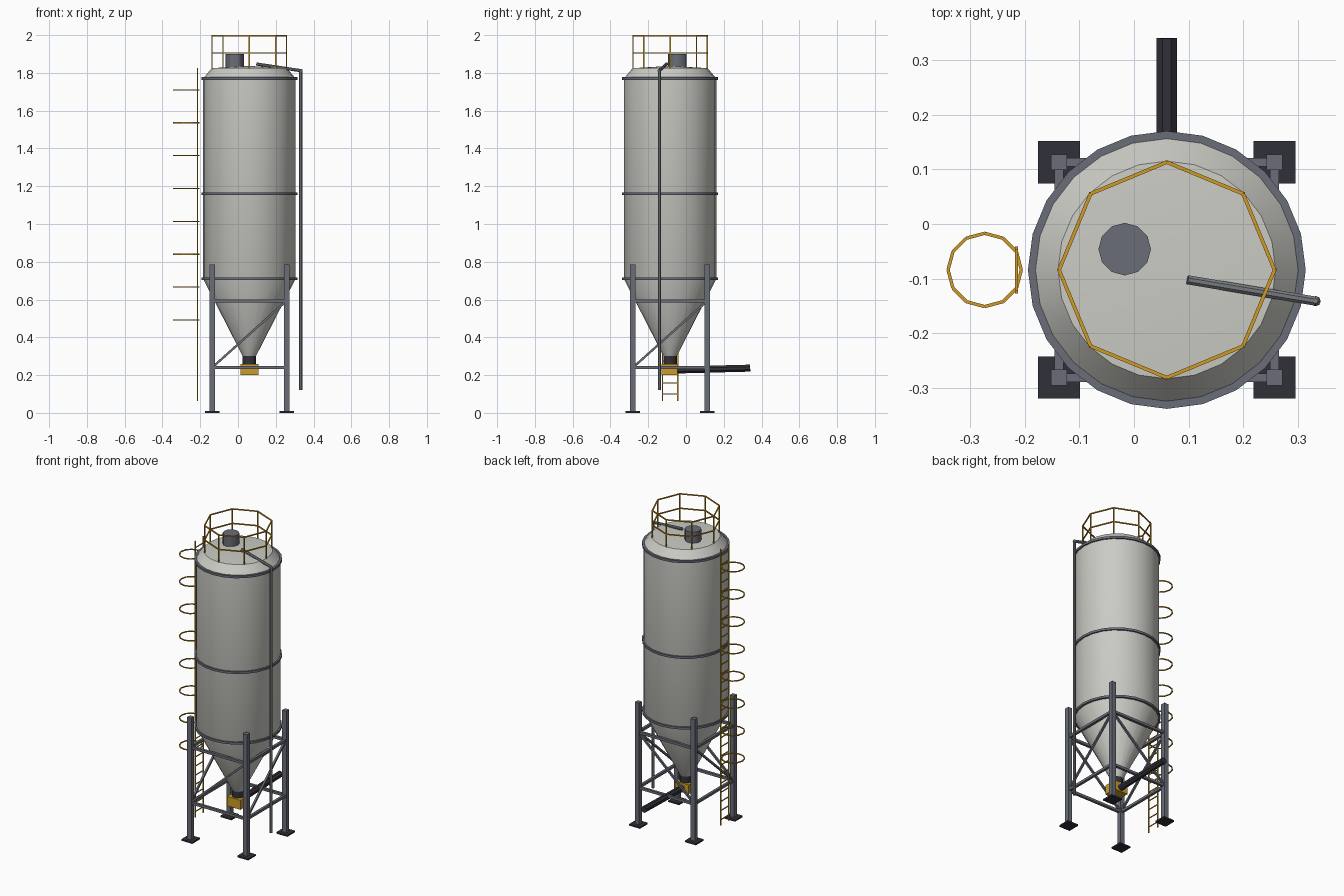
import bpy, bmesh, math
from mathutils import Vector, Matrix

if "Cube" in bpy.data.objects:
    bpy.data.objects.remove(bpy.data.objects["Cube"], do_unlink=True)

CX, CY = 0.06, -0.084      # silo axis
LEG = 0.197                # leg offset from the axis


def material(name, rgb):
    m = bpy.data.materials.new(name)
    m.use_nodes = True
    m.diffuse_color = (*rgb, 1)
    m.node_tree.nodes["Principled BSDF"].inputs["Base Color"].default_value = (*rgb, 1)
    return m


SHELL = material("pale grey shell", (0.60, 0.60, 0.56))
STEEL = material("blue grey steel", (0.145, 0.155, 0.19))
PIPE = material("galvanised pipe", (0.20, 0.215, 0.23))
DARK = material("dark metal", (0.03, 0.03, 0.04))
YELLOW = material("safety yellow", (0.62, 0.33, 0.02))


def finish(name, bm, mat, smooth=False):
    bmesh.ops.recalc_face_normals(bm, faces=bm.faces)
    mesh = bpy.data.meshes.new(name)
    bm.to_mesh(mesh)
    bm.free()
    mesh.materials.append(mat)
    ob = bpy.data.objects.new(name, mesh)
    bpy.context.collection.objects.link(ob)
    if smooth:
        bpy.ops.object.select_all(action='DESELECT')
        ob.select_set(True)
        bpy.context.view_layer.objects.active = ob
        bpy.ops.object.shade_smooth_by_angle(angle=math.radians(30))
    return ob


def add_bar(bm, a, b, r, sides=4):
    """Prism from a to b; four sides give a square bar of half width r."""
    a, b = Vector(a), Vector(b)
    d = b - a
    rot = d.to_track_quat('Z', 'Y').to_matrix().to_4x4()
    turn = Matrix.Rotation(math.pi / sides, 4, 'Z')
    radius = r / math.cos(math.pi / sides) if sides == 4 else r
    bmesh.ops.create_cone(bm, cap_ends=True, segments=sides, radius1=radius, radius2=radius,
                          depth=d.length, matrix=Matrix.Translation((a + b) / 2) @ rot @ turn)


def add_box(bm, centre, size):
    bmesh.ops.create_cube(bm, size=1, matrix=Matrix.Translation(centre) @ Matrix.Diagonal((*size, 1)))


def circle(cx, cy, z, r, n):
    return [(cx + r * math.cos(math.tau * i / n), cy + r * math.sin(math.tau * i / n), z)
            for i in range(n)]


def add_loop(bm, points, r, sides=4):
    for p, q in zip(points, points[1:] + points[:1]):
        add_bar(bm, p, q, r, sides)


def revolve(name, profile, mat, cx=CX, cy=CY, n=24, closed=False):
    """Spin a (radius, z) profile round a vertical axis."""
    bm = bmesh.new()
    verts = [bm.verts.new((cx + r, cy, z)) for r, z in profile]
    pairs = list(zip(verts, verts[1:])) + ([(verts[-1], verts[0])] if closed else [])
    edges = [bm.edges.new(p) for p in pairs]
    bmesh.ops.spin(bm, geom=verts + edges, cent=(cx, cy, 0), axis=(0, 0, 1),
                   angle=math.tau, steps=n, use_merge=True)
    bmesh.ops.remove_doubles(bm, verts=bm.verts, dist=1e-5)
    return finish(name, bm, mat, True)


# Vessel: hopper, barrel and shallow roof
revolve("silo_shell", [(0, 0.30), (0.035, 0.30), (0.245, 0.71), (0.245, 1.77),
                       (0.199, 1.825), (0, 1.837)], SHELL)

# Stiffening rings
for label, z in (("lower", 0.71), ("middle", 1.16), ("upper", 1.77)):
    revolve(label + "_ring", [(0.24, z - 0.007), (0.254, z - 0.007),
                              (0.254, z + 0.007), (0.24, z + 0.007)], STEEL, closed=True)

# Roof hatch and hopper outlet
revolve("roof_hatch", [(0, 1.82), (0.048, 1.82), (0.048, 1.90), (0, 1.90)],
        STEEL, -0.017, -0.046, 12)
revolve("outlet_collar", [(0, 0.25), (0.036, 0.25), (0.036, 0.302), (0, 0.302)], DARK, n=12)

# Discharge box and screw conveyor
bm = bmesh.new()
add_box(bm, (CX, CY - 0.003, 0.23), (0.095, 0.085, 0.06))
finish("discharge_box", bm, YELLOW)
bm = bmesh.new()
add_bar(bm, (CX, CY + 0.03, 0.227), (CX, 0.34, 0.237), 0.02, 8)
finish("conveyor_tube", bm, DARK)

# Legs and base plates
for side, sx in (("left", 1), ("right", -1)):
    for end, sy in (("front", -1), ("back", 1)):
        x, y = CX + sx * LEG, CY + sy * LEG
        bm = bmesh.new()
        add_bar(bm, (x, y, 0.008), (x, y, 0.785), 0.0145)
        finish(f"{end}_{side}_leg", bm, STEEL)
        bm = bmesh.new()
        add_box(bm, (x, y, 0.005), (0.077, 0.077, 0.01))
        finish(f"{end}_{side}_base_plate", bm, DARK)

# Horizontal and diagonal bracing on all four sides
bm = bmesh.new()
LOW, HIGH = 0.24, 0.593
for s in (-LEG, LEG):
    for z0, z1, r in ((LOW, LOW, 0.008), (HIGH, HIGH, 0.008), (LOW, HIGH, 0.006)):
        add_bar(bm, (CX - LEG, CY + s, z0), (CX + LEG, CY + s, z1), r)
        add_bar(bm, (CX + s, CY - LEG, z0), (CX + s, CY + LEG, z1), r)
finish("leg_bracing", bm, STEEL)

# Roof guard rail
bm = bmesh.new()
for z in (1.905, 1.997):
    add_loop(bm, circle(CX, CY, z, 0.197, 8), 0.0033)
for x, y, z in circle(CX, CY, 1.822, 0.197, 8):
    add_bar(bm, (x, y, z), (x, y, 1.997), 0.0033)
finish("guard_rail", bm, YELLOW)

# Fill pipe
bm = bmesh.new()
elbow = (0.332, -0.141, 1.812)
add_bar(bm, (0.098, -0.102, 1.847), elbow, 0.009, 8)
add_bar(bm, elbow, (elbow[0], elbow[1], 0.12), 0.009, 8)
bmesh.ops.create_uvsphere(bm, u_segments=8, v_segments=6, radius=0.0095,
                          matrix=Matrix.Translation(elbow))
finish("fill_pipe", bm, PIPE, True)

# Ladder
bm = bmesh.new()
LX = -0.215
for y in (CY - 0.04, CY + 0.04):
    add_bar(bm, (LX, y, 0.063), (LX, y, 1.825), 0.003)
for i in range(30):
    z = 0.10 + i * 0.058
    add_bar(bm, (LX, CY - 0.04, z), (LX, CY + 0.04, z), 0.0025)
finish("ladder", bm, YELLOW)

# Ladder safety hoops
bm = bmesh.new()
for i in range(8):
    add_loop(bm, circle(-0.273, CY, 0.492 + i * 0.174, 0.067, 12), 0.003)
finish("safety_hoops", bm, YELLOW)
